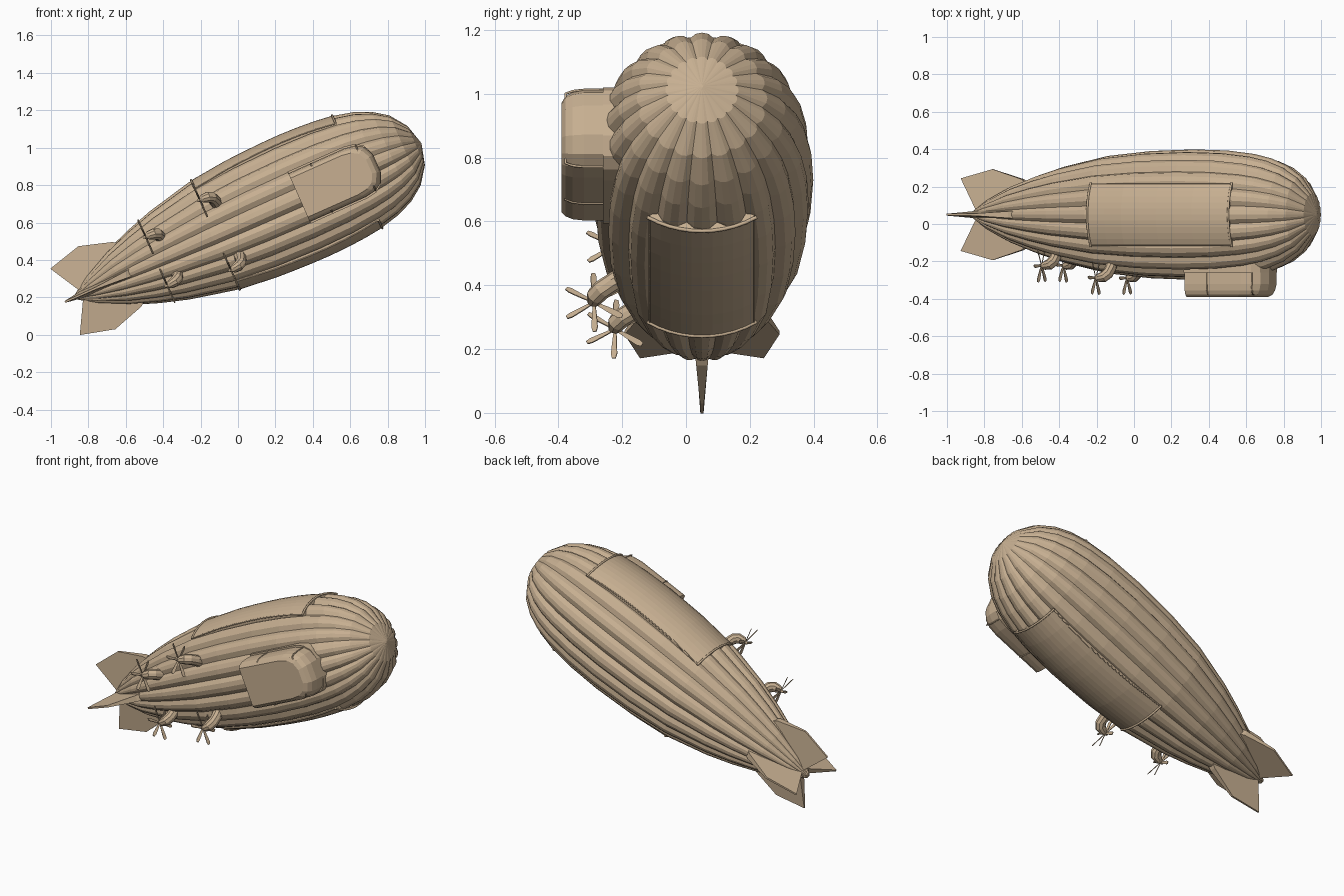
import bpy, bmesh, math
from mathutils import Matrix, Vector

if "Cube" in bpy.data.objects:
    bpy.data.objects.remove(bpy.data.objects["Cube"])

# Local frame: X runs tail to nose, Z is up; the whole ship is pitched nose-up
PITCH = math.radians(24)
M = Matrix.Translation((-0.87, 0.05, 0.2)) @ Matrix.Rotation(-PITCH, 4, 'Y')
PROFILE = [(0, .012), (.1, .08), (.25, .156), (.4, .212), (.55, .258), (.8, .314),
           (1.05, .34), (1.3, .349), (1.5, .343), (1.66, .324), (1.76, .3),
           (1.85, .262), (1.93, .205), (1.995, .115), (2.025, .004)]

# Tan material shared by every part
TAN = bpy.data.materials.new("tan_fabric")
TAN.diffuse_color = (.57, .43, .285, 1)
TAN.use_nodes = True
TAN.node_tree.nodes["Principled BSDF"].inputs["Base Color"].default_value = TAN.diffuse_color


def radius(s):
    for (a, ra), (b, rb) in zip(PROFILE, PROFILE[1:]):
        if a <= s <= b:
            return ra + (rb - ra) * (s - a) / (b - a)
    return 0


def place(name, data):
    data.materials.append(TAN)
    ob = bpy.data.objects.new(name, data)
    bpy.context.collection.objects.link(ob)
    ob.matrix_world = M


def mesh_object(name, bm):
    bmesh.ops.recalc_face_normals(bm, faces=bm.faces)
    me = bpy.data.meshes.new(name)
    bm.to_mesh(me)
    bm.free()
    place(name, me)


def loft(bm, rings):
    vs = [[bm.verts.new(p) for p in r] for r in rings]
    n = len(vs[0])
    for a, b in zip(vs, vs[1:]):
        for i in range(n):
            j = (i + 1) % n
            bm.faces.new((a[i], a[j], b[j], b[i]))
    bm.faces.new(vs[0])
    bm.faces.new(vs[-1])


def tube(name, pts, r):
    cu = bpy.data.curves.new(name, 'CURVE')
    cu.dimensions = '3D'
    cu.bevel_depth = r
    cu.bevel_resolution = 1
    cu.use_fill_caps = True
    sp = cu.splines.new('POLY')
    sp.points.add(len(pts) - 1)
    for p, q in zip(sp.points, pts):
        p.co = (*q, 1)
    place(name, cu)


# Scalloped gas envelope: each lobe is peak, shoulder, valley, shoulder
LOBES, LOBE = 20, (1, .986, .932, .986)
bm = bmesh.new()
rings = []
for s, r in PROFILE:
    ring = []
    for i in range(LOBES * 4):
        a = 2 * math.pi * i / (LOBES * 4)
        k = r * LOBE[i % 4]
        ring.append((s, k * math.sin(a), k * math.cos(a)))
    rings.append(ring)
loft(bm, rings)
mesh_object("envelope", bm)

# Four tapered tail fins
FIN = [(.36, .15), (.30, .19), (.126, .243), (-.06, .194), (.04, .015)]
THICK = [.024, .018, .006, .005, .02]
for k, name in enumerate(("top", "left", "bottom", "right")):
    bm = bmesh.new()
    loft(bm, [[(s, sg * t, h) for (s, h), t in zip(FIN, THICK)] for sg in (-1, 1)])
    bm.transform(Matrix.Rotation(k * math.pi / 2, 4, 'X'))
    mesh_object(name + "_fin", bm)

# Smooth curved panels above and below, with framed edges
S0, S1, W = .82, 1.65, .163
for name, side in (("top", 1), ("bottom", -1)):
    def on_hull(s, y, off):
        return (s, y, side * math.sqrt((radius(s) + off) ** 2 - y * y))
    ss = [S0 + (S1 - S0) * i / 8 for i in range(9)]
    ys = [-W + 2 * W * i / 10 for i in range(11)]
    bm = bmesh.new()
    rings = []
    for s in ss:
        outer = [on_hull(s, y, .003) for y in ys]
        inner = [on_hull(s, y, -.035) for y in reversed(ys)]
        rings.append(outer + inner)
    loft(bm, rings)
    mesh_object(name + "_panel", bm)
    for tag, s in (("rear", S0), ("front", S1)):
        tube(f"{name}_panel_{tag}_frame", [on_hull(s, y * 1.05, .005) for y in ys], .006)
    for tag, y in (("left", W), ("right", -W)):
        tube(f"{name}_panel_{tag}_frame", [on_hull(s, y, .001) for s in ss], .004)

# Gondola on the -y flank: rounded front, square rear
HALF = [(1.31, .142), (1.64, .142), (1.70, .132), (1.74, .105), (1.765, .05)]
PLAN = HALF + [(s, -h) for s, h in reversed(HALF)]


def gondola_ring(y, k, kh):
    return [(1.31 + (s - 1.31) * k, y, h * kh) for s, h in PLAN]


SECTION = ((-.2, 1, 1), (-.37, 1, 1), (-.405, .98, .97), (-.428, .95, .9), (-.44, .9, .8))
bm = bmesh.new()
loft(bm, [gondola_ring(*v) for v in SECTION])
mesh_object("gondola_body", bm)
bm = bmesh.new()
loft(bm, [gondola_ring(-.12, 1, 1.07), gondola_ring(-.31, 1, 1.07)])
mesh_object("gondola_mount", bm)

# Gondola frame bands
for name, s, h in (("rear", 1.44, .142), ("front", 1.70, .132)):
    pts = [(s, y, h * k) for y, _, k in SECTION[:4]]
    pts += [(s, y, -h * k) for y, _, k in reversed(SECTION[:4])]
    tube(f"gondola_{name}_band", pts, .004)

# Four engines: horn-shaped pod curving into the hull, and six-bladed propeller
AX = Vector((1, 0, 0))
for tag, s0, y0, h0 in (("rear", .475, -.272, .143), ("front", .82, -.338, .205)):
    for lvl, sg in (("upper", 1), ("lower", -1)):
        name = f"{lvl}_{tag}_engine"
        c = Vector((s0, y0, sg * h0))
        out = Vector((0, c.y, c.z)).normalized()
        side = out.cross(AX)
        # pod: (forward, inward, radius, bend) per ring
        bm = bmesh.new()
        loft(bm, [[c + AX * f - out * q + ((out * math.cos(t) + AX * math.sin(t)) * math.cos(a)
                                           + side * math.sin(a)) * r
                   for a in [i * math.pi / 5 for i in range(10)]]
                  for f, q, r, t in ((-.015, 0, .005, 0), (0, 0, .012, 0), (.018, .001, .024, 0),
                                     (.045, .008, .03, .4), (.065, .03, .031, .9),
                                     (.072, .065, .031, 1.45), (.074, .12, .034, 1.57))])
        mesh_object(name + "_pod", bm)
        # propeller
        bm = bmesh.new()
        for i in range(6):
            a = i * math.pi / 3
            rad = out * math.cos(a) + side * math.sin(a)
            chord = (AX.cross(rad) + AX * .4).normalized()
            nrm = chord.cross(rad)
            loft(bm, [[c + rad * r + chord * w * p + nrm * .002 * q
                       for p, q in ((-1, -1), (1, -1), (1, 1), (-1, 1))]
                      for r, w in ((.005, .004), (.05, .008), (.085, .01), (.1, .006))])
        mesh_object(name + "_propeller", bm)
